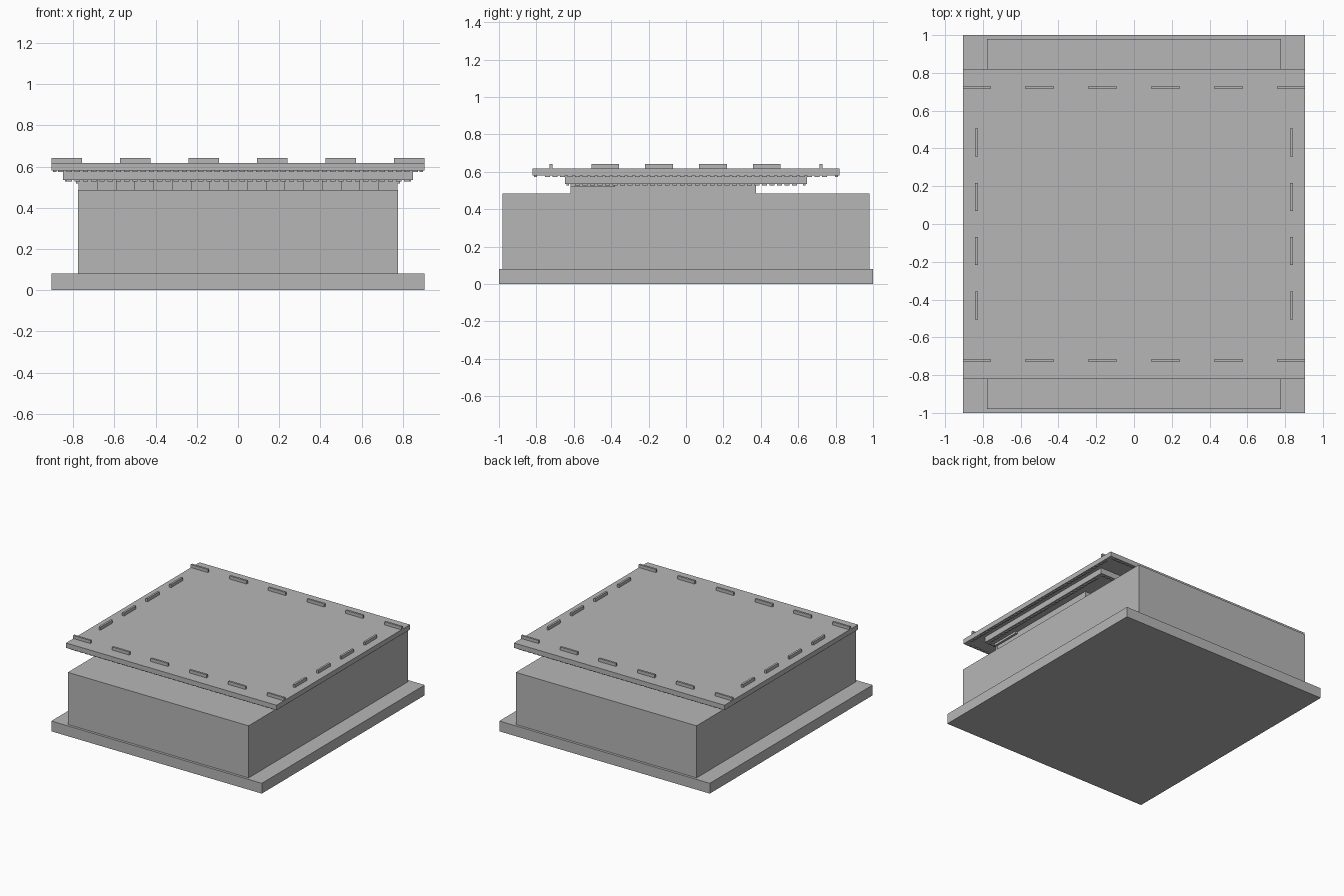
import bpy, bmesh
from mathutils import Matrix, Vector

if "Cube" in bpy.data.objects:
    bpy.data.objects.remove(bpy.data.objects["Cube"])

grey = bpy.data.materials.new("stone_grey")
grey.diffuse_color = (0.47, 0.47, 0.47, 1)
grey.use_nodes = True
grey.node_tree.nodes["Principled BSDF"].inputs["Base Color"].default_value = grey.diffuse_color


def boxes(name, spans):
    """One object made of boxes, each given as x0, x1, y0, y1, z0, z1."""
    bm = bmesh.new()
    for x0, x1, y0, y1, z0, z1 in spans:
        mid = Vector(((x0 + x1) / 2, (y0 + y1) / 2, (z0 + z1) / 2))
        size = Vector((x1 - x0, y1 - y0, z1 - z0, 1))
        bmesh.ops.create_cube(bm, size=1, matrix=Matrix.Translation(mid) @ Matrix.Diagonal(size))
    mesh = bpy.data.meshes.new(name)
    bm.to_mesh(mesh)
    bm.free()
    mesh.materials.append(grey)
    obj = bpy.data.objects.new(name, mesh)
    bpy.context.collection.objects.link(obj)
    return obj


def slab(name, hx, hy, z0, z1):
    return boxes(name, [(-hx, hx, -hy, hy, z0, z1)])


def tooth_row(name, hx, hy, z0, z1, step=0.04, w=0.026, d=0.015):
    """Small teeth around the underside of a rectangular slab."""
    spans = []
    nx, ny = int(2 * hx / step), int(2 * hy / step)
    for i in range(nx):
        c = (i - (nx - 1) / 2) * step
        for y0 in (-hy, hy - d):
            spans.append((c - w / 2, c + w / 2, y0, y0 + d, z0, z1))
    for i in range(1, ny - 1):
        c = (i - (ny - 1) / 2) * step
        for x0 in (-hx, hx - d):
            spans.append((x0, x0 + d, c - w / 2, c + w / 2, z0, z1))
    return boxes(name, spans)


# Plinth and main block
slab("plinth", 0.905, 1.0, 0, 0.08)
slab("main_block", 0.777, 0.98, 0.08, 0.485)

# Raised neck, set forward of centre, with side ledges
boxes("neck", [(-0.77, 0.77, -0.605, 0.375, 0.485, 0.535)])
boxes("side_ledges", [(s * 0.777 - 0.01, s * 0.777 + 0.01, -0.617, -0.38, 0.518, 0.535)
                      for s in (-1, 1)])

# Brackets across the front of the neck
boxes("brackets", [(c - 0.046, c + 0.046, -0.617, -0.60, 0.485, 0.535)
                   for c in [(i - 4) * 0.182 for i in range(9)]])

# Stepped cornice with rows of teeth below each step
slab("lower_cornice", 0.85, 0.648, 0.535, 0.575)
tooth_row("lower_teeth", 0.84, 0.64, 0.527, 0.535)
slab("roof_slab", 0.905, 0.82, 0.58, 0.618)
slab("roof_core", 0.85, 0.648, 0.575, 0.58)
tooth_row("roof_teeth", 0.897, 0.812, 0.573, 0.58)

# Low bars around the roof top
bars = []
for s in (-1, 1):
    for i in range(6):
        c = (i - 2.5) * 0.333
        bars.append((c - 0.074, c + 0.074, s * 0.722 - 0.008, s * 0.722 + 0.008, 0.618, 0.642))
    for i in range(4):
        c = (i - 1.5) * 0.288
        bars.append((s * 0.835 - 0.008, s * 0.835 + 0.008, c - 0.074, c + 0.074, 0.618, 0.642))
boxes("roof_bars", bars)
